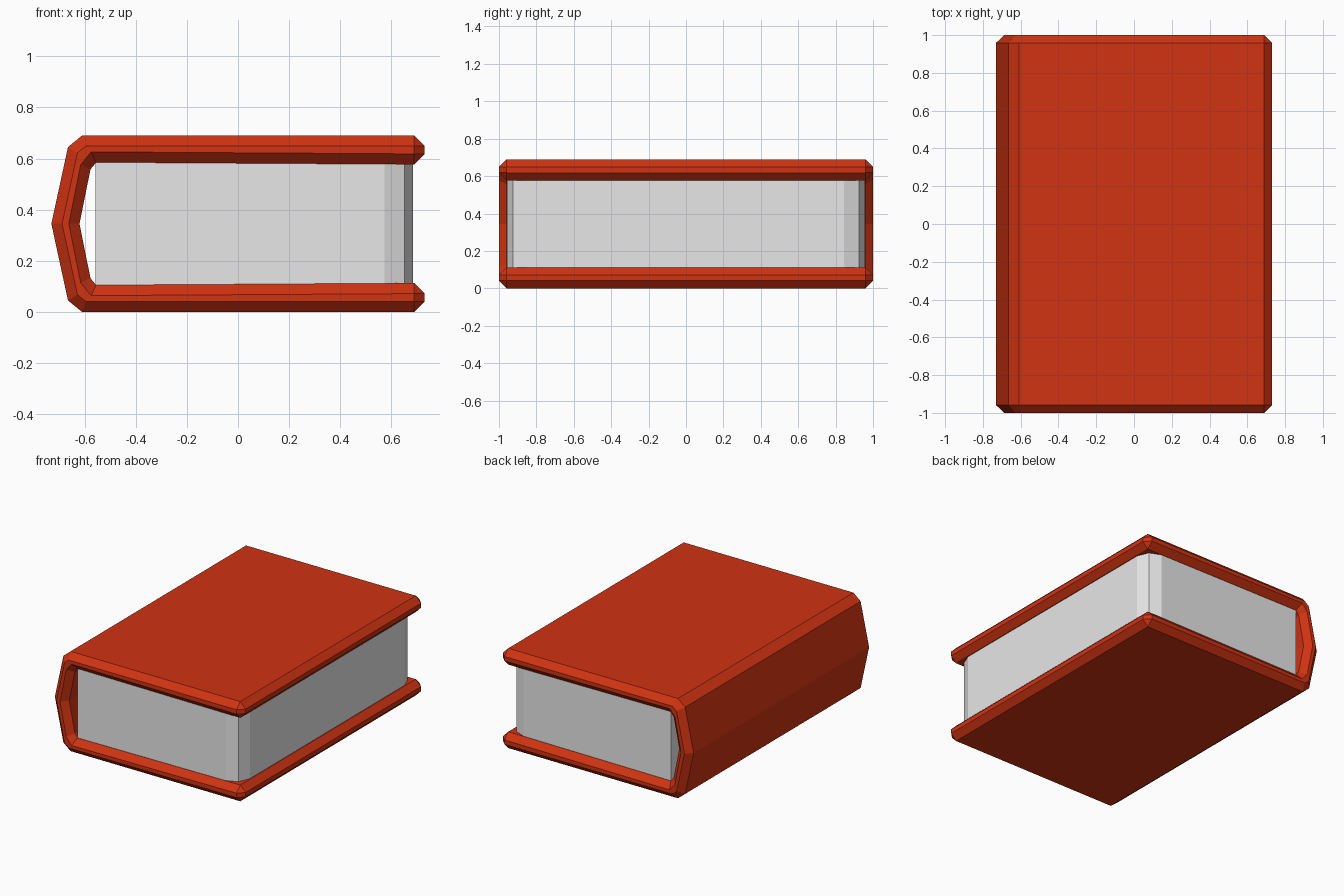
import bpy
import bmesh

cube = bpy.data.objects.get("Cube")
if cube:
    bpy.data.objects.remove(cube, do_unlink=True)

MID = 0.345  # height of the book's middle plane


def material(name, rgb):
    mat = bpy.data.materials.new(name)
    mat.use_nodes = True
    mat.diffuse_color = (*rgb, 1)
    mat.node_tree.nodes["Principled BSDF"].inputs["Base Color"].default_value = (*rgb, 1)
    return mat


def extrude_profile(name, points, axis, start, end, mat):
    """Extrude a closed 2D profile along y (points are x, z) or z (points are x, y)."""
    bm = bmesh.new()
    place = (lambda a, b: (a, start, b)) if axis == "y" else (lambda a, b: (a, b, start))
    face = bm.faces.new([bm.verts.new(place(a, b)) for a, b in points])
    moved = bmesh.ops.extrude_face_region(bm, geom=[face])["geom"]
    shift = (0, end - start, 0) if axis == "y" else (0, 0, end - start)
    bmesh.ops.translate(bm, vec=shift, verts=[v for v in moved if isinstance(v, bmesh.types.BMVert)])
    bmesh.ops.recalc_face_normals(bm, faces=bm.faces)
    mesh = bpy.data.meshes.new(name)
    bm.to_mesh(mesh)
    bm.free()
    mesh.materials.append(mat)
    obj = bpy.data.objects.new(name, mesh)
    bpy.context.collection.objects.link(obj)
    return obj


def bevel(obj, width, segments, angle):
    mod = obj.modifiers.new("Bevel", "BEVEL")
    mod.width = width
    mod.segments = segments
    mod.limit_method = "ANGLE"
    mod.angle_limit = angle


red = material("cover red", (0.63, 0.033, 0.006))
grey = material("page grey", (0.8, 0.8, 0.8))

# Cover: upper half of the wrap-around section, mirrored about the middle plane
outer = [(0.73, 0.69), (-0.61, 0.69), (-0.665, 0.645)]
inner = [(-0.577, 0.558), (-0.555, 0.585), (0.73, 0.577)]


def flip(points):
    return [(x, 2 * MID - z) for x, z in reversed(points)]


section = outer + [(-0.73, MID)] + flip(outer) + flip(inner) + [(-0.62, MID)] + inner
cover = extrude_profile("cover", section, "y", -1, 1, red)
bevel(cover, 0.041, 1, 1.05)

# Page block: square at the spine, rounded at the two fore-edge corners
BACK, FORE, HALF, ROUND = -0.557, 0.684, 0.957, 0.111
CUT = ROUND * 0.293
corner = [(FORE - ROUND, -HALF), (FORE - CUT, -HALF + CUT), (FORE, -HALF + ROUND)]
plan = [(BACK, -HALF)] + corner + [(x, -y) for x, y in reversed(corner)] + [(BACK, HALF)]
pages = extrude_profile("pages", plan, "z", 0.09, 0.60, grey)
